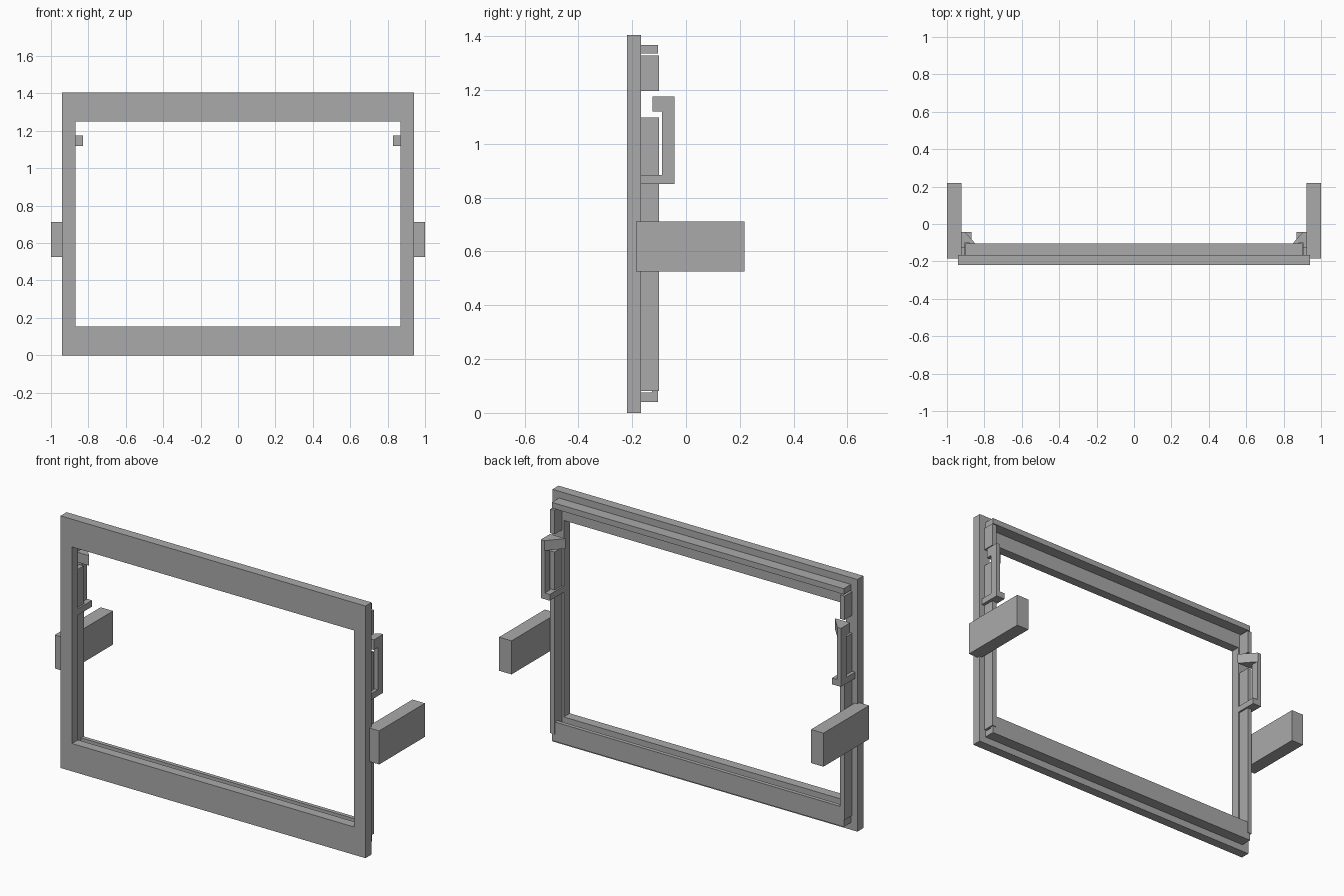
import bpy
import bmesh

cube = bpy.data.objects.get("Cube")
if cube:
    bpy.data.objects.remove(cube, do_unlink=True)

grey = bpy.data.materials.new("plain_grey")
grey.use_nodes = True
grey.diffuse_color = (0.4, 0.4, 0.4, 1)
grey.node_tree.nodes["Principled BSDF"].inputs["Base Color"].default_value = (0.4, 0.4, 0.4, 1)


def prism(name, outline, offset, place):
    """Extrude a flat outline by an offset; place maps (u, v) to 3D."""
    bm = bmesh.new()
    face = bm.faces.new([bm.verts.new(place(u, v)) for u, v in outline])
    moved = bmesh.ops.extrude_face_region(bm, geom=[face])["geom"]
    bmesh.ops.translate(bm, vec=offset, verts=[g for g in moved if isinstance(g, bmesh.types.BMVert)])
    bmesh.ops.recalc_face_normals(bm, faces=bm.faces)
    mesh = bpy.data.meshes.new(name)
    bm.to_mesh(mesh)
    bm.free()
    mesh.materials.append(grey)
    obj = bpy.data.objects.new(name, mesh)
    bpy.context.collection.objects.link(obj)
    return obj


def box(name, x, y, z):
    outline = [(x[0], y[0]), (x[1], y[0]), (x[1], y[1]), (x[0], y[1])]
    return prism(name, outline, (0, 0, z[1] - z[0]), lambda u, v: (u, v, z[0]))


# Front bezel: a flat plate with a rectangular opening
FRONT, BACK = -0.22, -0.167
W, H = 0.94, 1.405
IN_W, LOW, HIGH = 0.87, 0.155, 1.25
bm = bmesh.new()
rings = []
for y in (FRONT, BACK):
    for x, z0, z1 in ((W, 0, H), (IN_W, LOW, HIGH)):
        rings.append([bm.verts.new(p) for p in ((-x, y, z0), (x, y, z0), (x, y, z1), (-x, y, z1))])
for a, b in ((0, 1), (2, 3), (0, 2), (1, 3)):
    for i in range(4):
        j = (i + 1) % 4
        bm.faces.new((rings[a][i], rings[a][j], rings[b][j], rings[b][i]))
bmesh.ops.recalc_face_normals(bm, faces=bm.faces)
mesh = bpy.data.meshes.new("front_bezel")
bm.to_mesh(mesh)
bm.free()
mesh.materials.append(grey)
bpy.context.collection.objects.link(bpy.data.objects.new("front_bezel", mesh))

# Top rail and L-shaped bottom channel behind the bezel
box("top_rail", (-0.9, 0.9), (BACK, -0.104), (1.335, 1.367))
channel = [(BACK, 0.04), (-0.104, 0.04), (-0.104, 0.148), (-0.126, 0.148), (-0.126, 0.075), (BACK, 0.075)]
prism("bottom_channel", channel, (1.8, 0, 0), lambda u, v: (-0.9, u, v))

for side, s in (("left", 1), ("right", -1)):
    # Side rails, split by a notch for the latch
    for part, z in (("lower", (0.081, 1.097)), ("upper", (1.196, 1.329))):
        box(f"{side}_{part}_rail", sorted((s * 0.88, s * 0.907)), (BACK, -0.1), z)

    # Spring latch: foot, upright arm and wedge-shaped hook
    box(f"{side}_latch_foot", sorted((s * 0.87, s * 0.925)), (BACK, -0.043), (0.85, 0.885))
    box(f"{side}_latch_arm", sorted((s * 0.9, s * 0.925)), (-0.09, -0.043), (0.885, 1.12))
    hook = [(0.925, -0.043), (0.903, -0.043), (0.83, -0.125), (0.925, -0.125)]
    prism(f"{side}_latch_hook", hook, (0, 0, 0.056), lambda u, v: (s * u, v, 1.12))

    # Mounting arm reaching backwards
    box(f"{side}_mounting_arm", sorted((s * 0.923, s * 1.0)), (-0.185, 0.218), (0.525, 0.712))
